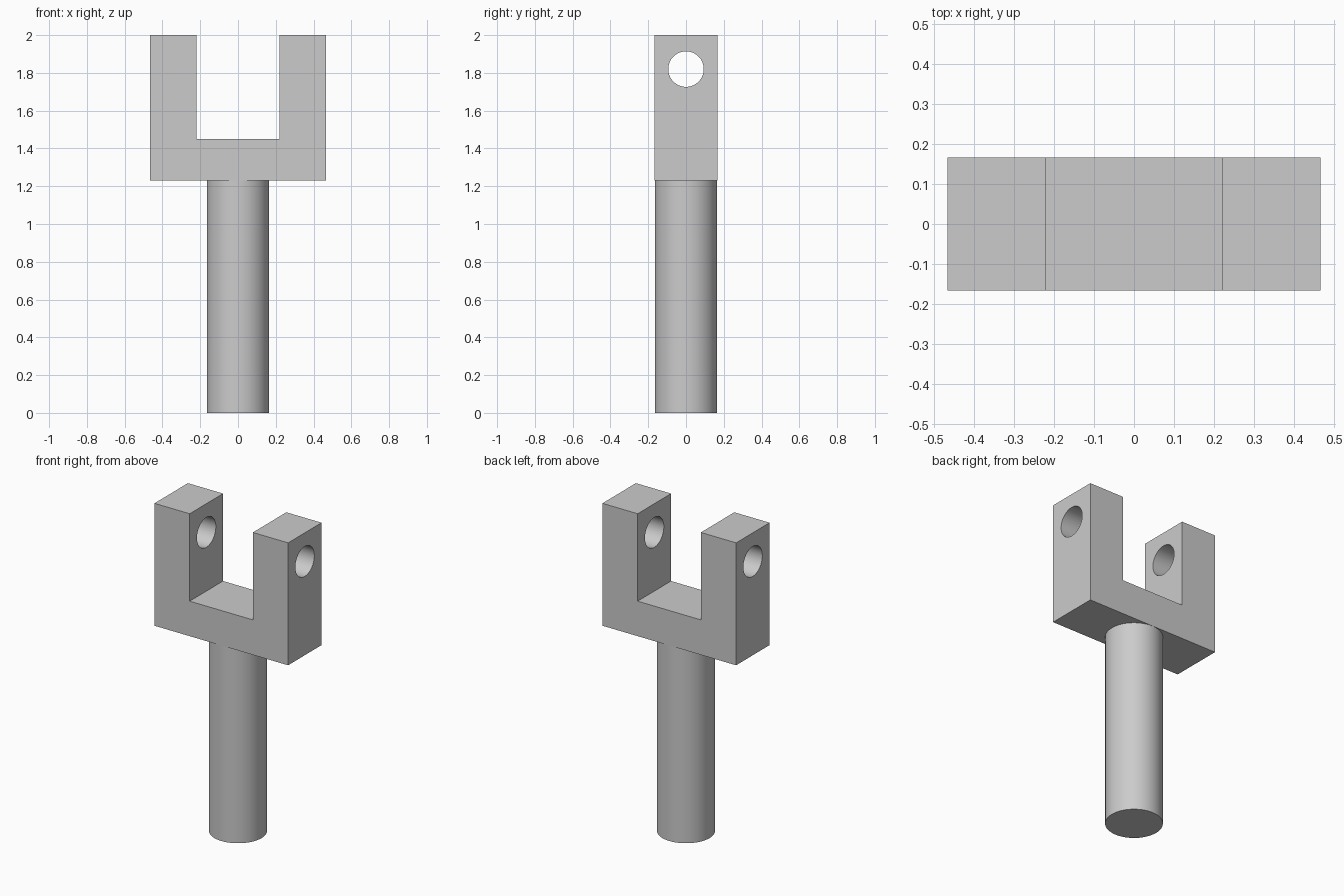
import bpy, bmesh, math

default_cube = bpy.data.objects.get("Cube")
if default_cube:
    bpy.data.objects.remove(default_cube, do_unlink=True)

# Single plain metal colour
steel = bpy.data.materials.new("grey_metal")
steel.use_nodes = True
GREY = (0.6, 0.6, 0.6, 1)
steel.diffuse_color = GREY
steel.node_tree.nodes["Principled BSDF"].inputs["Base Color"].default_value = GREY

HALF_WIDTH, HALF_DEPTH, SLOT = 0.465, 0.166, 0.22
BOTTOM, FLOOR, TOP = 1.23, 1.45, 2.0
HOLE_Z, HOLE_R = 1.82, 0.094


def cylinder(name, radius, length, location, rotation=(0, 0, 0)):
    bpy.ops.mesh.primitive_cylinder_add(vertices=64, radius=radius, depth=length,
                                        location=location, rotation=rotation)
    obj = bpy.context.object
    obj.name = name
    obj.data.materials.append(steel)
    return obj


def smooth(obj):
    bpy.ops.object.select_all(action="DESELECT")
    obj.select_set(True)
    bpy.context.view_layer.objects.active = obj
    bpy.ops.object.shade_smooth_by_angle(angle=math.radians(30))


# Fork: U-shaped profile, mirrored in x and extruded through the depth
half = [(HALF_WIDTH, BOTTOM), (HALF_WIDTH, TOP), (SLOT, TOP), (SLOT, FLOOR)]
outline = half + [(-x, z) for x, z in reversed(half)]
bm = bmesh.new()
face = bm.faces.new([bm.verts.new((x, -HALF_DEPTH, z)) for x, z in outline])
extruded = bmesh.ops.extrude_face_region(bm, geom=[face])["geom"]
bmesh.ops.translate(bm, vec=(0, 2 * HALF_DEPTH, 0),
                    verts=[v for v in extruded if isinstance(v, bmesh.types.BMVert)])
bmesh.ops.recalc_face_normals(bm, faces=bm.faces)
mesh = bpy.data.meshes.new("fork")
bm.to_mesh(mesh)
bm.free()
fork = bpy.data.objects.new("fork", mesh)
bpy.context.collection.objects.link(fork)
mesh.materials.append(steel)

# Pin hole through both arms
cutter = cylinder("pin_hole_cutter", HOLE_R, 1.2, (0, 0, HOLE_Z), (0, math.pi / 2, 0))
hole = fork.modifiers.new("pin_hole", "BOOLEAN")
hole.operation = "DIFFERENCE"
hole.solver = "EXACT"
hole.object = cutter
bpy.context.view_layer.objects.active = fork
bpy.ops.object.modifier_apply(modifier=hole.name)
bpy.data.objects.remove(cutter, do_unlink=True)
smooth(fork)

# Round shaft, seated just inside the fork
shaft = cylinder("shaft", 0.165, BOTTOM + 0.01, (0, 0, (BOTTOM + 0.01) / 2))
smooth(shaft)
